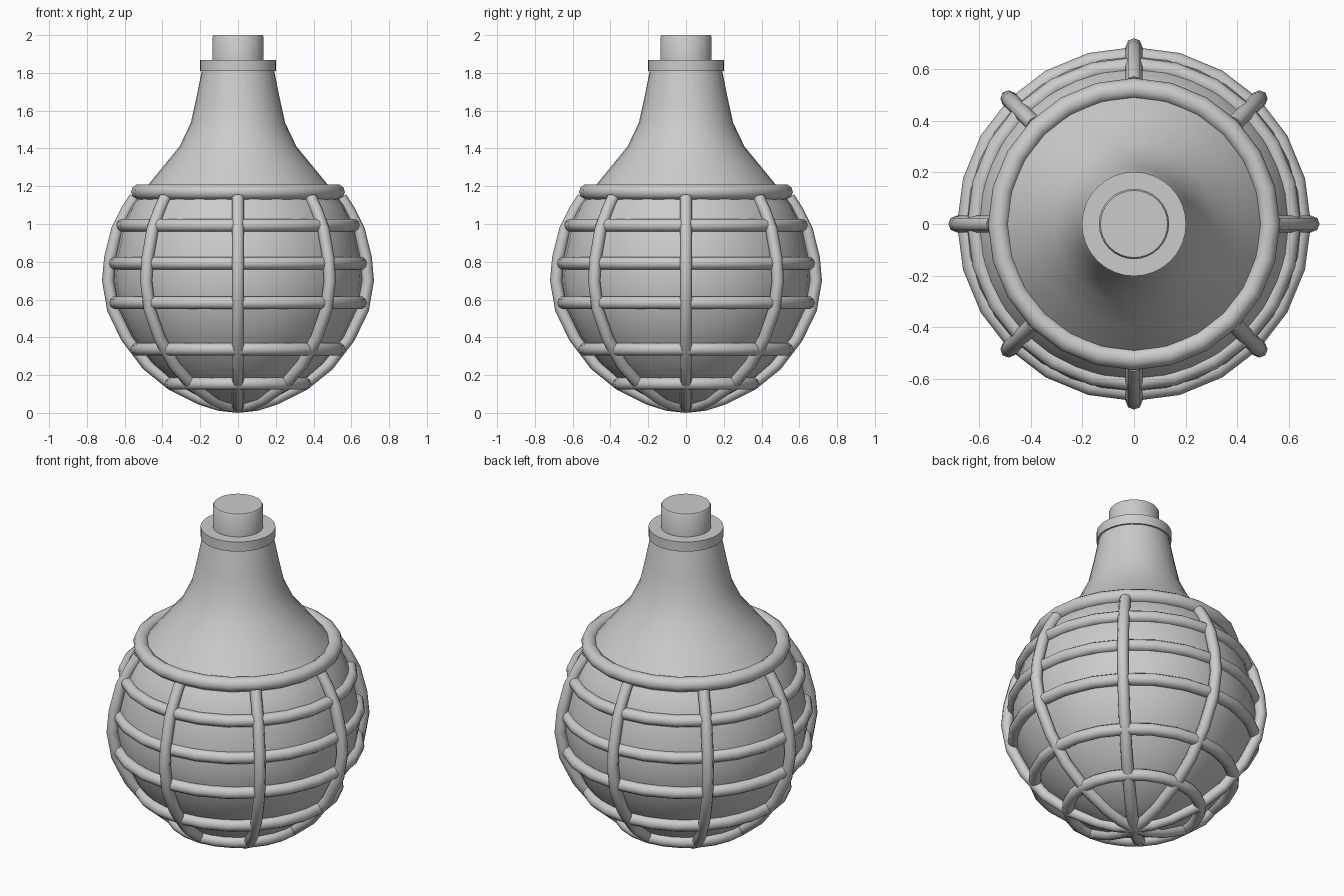
import bpy, bmesh, math
from mathutils import Matrix

if "Cube" in bpy.data.objects:
    bpy.data.objects.remove(bpy.data.objects["Cube"])


def smooth(obj, angle=40):
    bpy.ops.object.select_all(action='DESELECT')
    obj.select_set(True)
    bpy.context.view_layer.objects.active = obj
    bpy.ops.object.shade_smooth_by_angle(angle=math.radians(angle))


def lathe(name, profile, sides):
    """Spin an (r, z) profile around the z axis."""
    bm = bmesh.new()
    verts = [bm.verts.new((r, 0, z)) for r, z in profile]
    edges = [bm.edges.new(pair) for pair in zip(verts, verts[1:])]
    bmesh.ops.spin(bm, geom=verts + edges, cent=(0, 0, 0), axis=(0, 0, 1),
                   angle=2 * math.pi, steps=sides, use_duplicate=False)
    bmesh.ops.remove_doubles(bm, verts=bm.verts, dist=0.0005)
    bmesh.ops.recalc_face_normals(bm, faces=bm.faces)
    mesh = bpy.data.meshes.new(name)
    bm.to_mesh(mesh)
    bm.free()
    obj = bpy.data.objects.new(name, mesh)
    bpy.context.collection.objects.link(obj)
    smooth(obj)
    return obj


# Round flask with flared neck
lathe("flask_body", [(0, .03), (.18, .07), (.33, .155), (.45, .26), (.56, .4),
                     (.63, .55), (.657, .7), (.648, .82), (.61, 1.0), (.56, 1.1),
                     (.482, 1.2), (.4, 1.3), (.31, 1.41), (.25, 1.535),
                     (.222, 1.66), (.19, 1.82), (0, 1.82)], 32)

# Lip and stopper
lathe("neck_lip", [(0, 1.81), (.202, 1.81), (.202, 1.867), (0, 1.867)], 32)
lathe("stopper", [(0, 1.85), (.136, 1.85), (.136, 1.99), (.13, 2.0), (0, 2.0)], 32)

# Horizontal cage rings: height, centre radius, tube radius
rings = [(1.17, .525, .041), (.993, .613, .034), (.792, .652, .034),
         (.583, .65, .034), (.337, .537, .034), (.155, .357, .033)]
for i, (z, radius, tube) in enumerate(rings):
    bpy.ops.mesh.primitive_torus_add(location=(0, 0, z), major_radius=radius,
                                     minor_radius=tube, major_segments=24,
                                     minor_segments=10)
    ring = bpy.context.object
    ring.name = f"cage_ring_{i + 1}"
    smooth(ring, 60)

# Eight vertical cage ribs, meeting under the base
rib_path = [(0, .032), (.1, .043), (.2, .075), (.35, .15), (.48, .255), (.59, .4),
            (.662, .55), (.688, .7), (.677, .82), (.64, .97), (.59, 1.07), (.545, 1.14)]
curve = bpy.data.curves.new("rib_curve", 'CURVE')
curve.dimensions = '3D'
curve.bevel_depth = .032
curve.bevel_resolution = 2
curve.use_fill_caps = True
spline = curve.splines.new('POLY')
spline.points.add(len(rib_path) - 1)
for point, (r, z) in zip(spline.points, rib_path):
    point.co = (r, 0, z, 1)
helper = bpy.data.objects.new("rib_helper", curve)
bpy.context.collection.objects.link(helper)
bpy.context.view_layer.update()
rib_mesh = bpy.data.meshes.new_from_object(helper)
bpy.data.objects.remove(helper)
for i in range(8):
    mesh = rib_mesh.copy()
    mesh.transform(Matrix.Rotation(i * math.pi / 4, 4, 'Z'))
    rib = bpy.data.objects.new(f"cage_rib_{i + 1}", mesh)
    bpy.context.collection.objects.link(rib)
    smooth(rib, 60)
